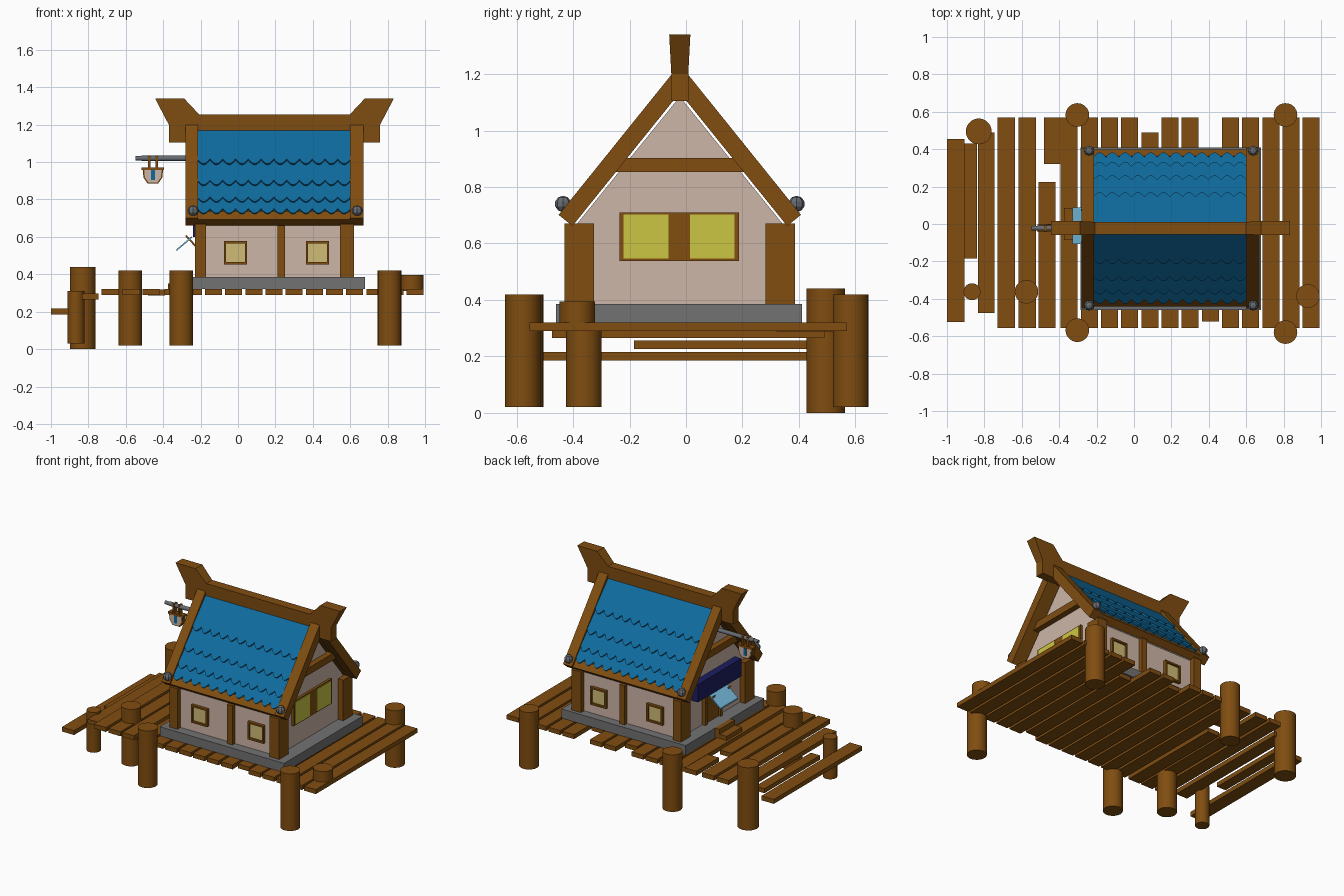
import bpy, bmesh, math
from mathutils import Vector

if "Cube" in bpy.data.objects:
    bpy.data.objects.remove(bpy.data.objects["Cube"])


def material(name, r, g, b):
    lin = lambda c: (c / 255 / 12.92) if c < 10 else ((c / 255 + 0.055) / 1.055) ** 2.4
    m = bpy.data.materials.new(name)
    m.diffuse_color = (lin(r), lin(g), lin(b), 1)
    m.use_nodes = True
    m.node_tree.nodes["Principled BSDF"].inputs["Base Color"].default_value = m.diffuse_color
    return m


WOOD = material("brown wood", 128, 77, 16)
PLASTER = material("pink plaster", 206, 182, 167)
STONE = material("grey stone", 114, 114, 114)
METAL = material("blue grey metal", 104, 109, 115)
TILE = material("blue roof tile", 15, 107, 158)
YELLOW = material("yellow glass", 203, 198, 66)
PALE = material("pale yellow glass", 208, 188, 118)
NAVY = material("navy board", 28, 30, 98)
SKY = material("light blue cloth", 120, 190, 225)

CX, CY = 0.195, -0.022      # centre of the house
X0, X1 = -0.28, 0.67        # roof ends


def finish(name, bm, mat):
    bmesh.ops.recalc_face_normals(bm, faces=bm.faces)
    me = bpy.data.meshes.new(name)
    bm.to_mesh(me)
    bm.free()
    me.materials.append(mat)
    ob = bpy.data.objects.new(name, me)
    bpy.context.collection.objects.link(ob)
    return ob


def prism(name, base, offset, mat):
    """Solid from a polygon of 3D points pushed along an offset."""
    bm = bmesh.new()
    f = bm.faces.new([bm.verts.new(p) for p in base])
    new = bmesh.ops.extrude_face_region(bm, geom=[f])["geom"]
    bmesh.ops.translate(bm, vec=Vector(offset),
                        verts=[v for v in new if isinstance(v, bmesh.types.BMVert)])
    return finish(name, bm, mat)


def box(name, x, y, z, mat):
    base = [(x[0], y[0], z[0]), (x[1], y[0], z[0]), (x[1], y[1], z[0]), (x[0], y[1], z[0])]
    return prism(name, base, (0, 0, z[1] - z[0]), mat)


def post(name, x, y, z0, z1, r, mat=WOOD):
    bpy.ops.mesh.primitive_cylinder_add(vertices=28, radius=r, depth=z1 - z0,
                                        location=(x, y, (z0 + z1) / 2))
    ob = bpy.context.object
    ob.name = name
    ob.data.materials.append(mat)
    bpy.ops.object.shade_smooth_by_angle()
    return ob


# --- deck planks: x start, x end, y start, y end, underside height
planks = [(-1.0, -0.905, -0.525, 0.455, 0.185), (-0.91, -0.84, -0.185, 0.43, 0.226),
          (-0.835, -0.745, -0.475, 0.49, 0.266),
          (-0.51, -0.42, -0.555, 0.225, 0.29), (-0.48, -0.39, 0.32, 0.57, 0.288)]
planks += [(x, x + 0.093, -0.555, 0.57, 0.29) for x in (-0.73, -0.617)]
for i in range(13):
    x = -0.392 + 0.1078 * i
    back = {4: 0.49, 7: 0.40}.get(i, 0.57)
    front = -0.52 if i == 7 else -0.555
    planks.append((x, x + 0.091, front, back, 0.29))
for i, (a, b, c, d, z) in enumerate(planks):
    box(f"deck_plank_{i}", (a, b), (c, d), (z, z + 0.031), WOOD)

# --- dock posts
for i, (x, y, z0, z1, r) in enumerate([
        (0.81, 0.583, 0.02, 0.42, 0.063), (0.81, -0.578, 0.02, 0.42, 0.063),
        (-0.303, 0.583, 0.02, 0.42, 0.063), (-0.303, -0.568, 0.02, 0.42, 0.063),
        (-0.575, -0.362, 0.02, 0.42, 0.063), (-0.83, 0.495, 0.0, 0.44, 0.069),
        (-0.866, -0.362, 0.03, 0.312, 0.045), (0.93, -0.385, 0.31, 0.395, 0.063)]):
    post(f"dock_post_{i}", x, y, z0, z1, r)

# --- stone footing and plastered house body
box("stone_base", (-0.285, 0.68), (-0.46, 0.41), (0.321, 0.385), STONE)
body = [(-0.19, CY + h, z) for h, z in
        [(-0.372, 0.38), (0.372, 0.38), (0.372, 0.66), (0, 1.12), (-0.372, 0.66)]]
prism("house_walls", body, (0.77, 0, 0), PLASTER)

# --- timber pillars, gable beams, side windows (mirrored front/back)
for side, tag in ((-1, "front"), (1, "back")):
    def yr(a, b):
        return tuple(sorted((CY + side * a, CY + side * b)))
    for j, (a, b) in enumerate([(-0.23, -0.17), (0.545, 0.62)]):
        box(f"{tag}_corner_pillar_{j}", (a, b), yr(0.303, 0.408), (0.38, 0.67), WOOD)
    box(f"{tag}_middle_pillar", (0.212, 0.252), yr(0.36, 0.40), (0.38, 0.66), WOOD)
    for j, wx in enumerate((-0.013, 0.425)):
        for k, (a, b, c, d) in enumerate([(-0.062, -0.05, 0.453, 0.577), (0.05, 0.062, 0.453, 0.577),
                                          (-0.062, 0.062, 0.453, 0.465), (-0.062, 0.062, 0.565, 0.577)]):
            box(f"{tag}_window_{j}_frame_{k}", (wx + a, wx + b), yr(0.37, 0.393), (c, d), WOOD)
        box(f"{tag}_window_{j}_pane", (wx - 0.05, wx + 0.05), yr(0.37, 0.379), (0.465, 0.565), PALE)
for tag, a, b in (("right", 0.57, 0.62), ("left", -0.23, -0.18)):
    box(f"{tag}_tie_beam", (a, b), (CY - 0.25, CY + 0.25), (0.853, 0.902), WOOD)

# right gable window
box("gable_window_frame", (0.575, 0.598), (-0.235, 0.187), (0.538, 0.71), WOOD)
for j, (a, b) in enumerate([(-0.222, -0.062), (0.015, 0.172)]):
    box(f"gable_window_pane_{j}", (0.597, 0.602), (a, b), (0.546, 0.702), YELLOW)

# left entrance: door, board, awning, step
box("door_panel", (-0.199, -0.185), (-0.09, 0.07), (0.385, 0.57), WOOD)
for j, y in enumerate((-0.1, 0.07)):
    box(f"door_jamb_{j}", (-0.215, -0.185), (y, y + 0.022), (0.385, 0.59), WOOD)
box("sign_board", (-0.24, -0.19), (-0.27, 0.21), (0.60, 0.725), NAVY)
prism("door_awning", [(-0.245, -0.108, 0.605), (-0.328, -0.108, 0.535),
                      (-0.328, -0.108, 0.525), (-0.245, -0.108, 0.595)], (0, 0.195, 0), SKY)
for j, y in enumerate((-0.1, 0.07)):
    prism(f"awning_bracket_{j}", [(-0.283, y, 0.605), (-0.276, y, 0.61), (-0.195, y, 0.525),
                                  (-0.2, y, 0.515)], (0, 0.01, 0), WOOD)
box("door_step_low", (-0.375, -0.28), (-0.085, 0.085), (0.31, 0.35), WOOD)
box("door_step_high", (-0.32, -0.27), (-0.085, 0.085), (0.35, 0.385), WOOD)


# --- roof, in slope coordinates: s down the slope, n out of it
def on_roof(x, s, n, side):
    h, z = 0.028 + 0.627 * s + 0.779 * n, 1.2 - 0.779 * s + 0.627 * n
    return Vector((x, CY + side * h, z))


def slab(name, x0, x1, s0, s1, n0, n1, side, mat):
    base = [on_roof(x0, s, n, side) for s, n in ((s0, n0), (s1, n0), (s1, n1), (s0, n1))]
    return prism(name, base, (x1 - x0, 0, 0), mat)


N, STEPS = 12, 6
TX0, TX1 = -0.218, 0.602
for side, tag in ((-1, "front"), (1, "back")):
    slab(f"{tag}_roof_panel", X0 + 0.03, X1 - 0.03, 0.0, 0.62, -0.06, -0.022, side, WOOD)
    slab(f"{tag}_eave_beam", X0, X1, 0.585, 0.64, -0.063, -0.012, side, WOOD)
    for j, (a, b) in enumerate([(X0, -0.215), (0.6, X1)]):
        slab(f"{tag}_bargeboard_{j}", a, b, -0.02, 0.64, -0.063, 0.0, side, WOOD)
    # overlapping scalloped tile courses, each lifted at its lower edge
    top = 0.0
    for r, low in enumerate((0.265, 0.41, 0.525, 0.605)):
        pitch = (TX1 - TX0) / N
        edge = [(TX0, top), (TX1, top)]
        for k in range(N * STEPS + 1):
            t = (k % STEPS) / STEPS
            edge.append((TX1 - pitch * k / STEPS, low - 0.035 + 0.035 * math.sin(math.pi * t)))
        pts = [on_roof(x, s, -0.02 + 0.017 * (s - top) / (low - top), side) for x, s in edge]
        prism(f"{tag}_tile_course_{r}", pts, (0, side * -0.779 * 0.012, -0.627 * 0.012), TILE)
        top = low - 0.07
    # metal knobs at the eave corners
    for j, x in enumerate((-0.24, 0.637)):
        bpy.ops.mesh.primitive_uv_sphere_add(segments=8, ring_count=5, radius=0.029,
                                             location=on_roof(x, 0.60, 0.012, side))
        bpy.context.object.name = f"{tag}_eave_knob_{j}"
        bpy.context.object.data.materials.append(METAL)

# ridge beam with flared horns, slightly wider at the top
half = [(0, 1.255), (0.403, 1.255), (0.483, 1.34), (0.638, 1.34),
        (0.565, 1.2), (0.565, 1.105), (0, 1.105)]
outline = half[1:6] + [(-x, z) for x, z in half[5:0:-1]]
ridge = prism("ridge_beam", [(CX + x, CY - 0.03, z) for x, z in outline], (0, 0.06, 0), WOOD)
for v in ridge.data.vertices:
    if v.co.z > 1.2:
        v.co.y = CY + (v.co.y - CY) * (1 + 0.25 * (v.co.z - 1.2) / 0.14)

# --- hanging shield sign on its pole
pole = post("sign_pole", -0.36, CY, 0.865, 1.175, 0.014, METAL)
tip = post("sign_pole_tip", -0.535, CY, 1.002, 1.038, 0.012, METAL)
for ob, x in ((pole, -0.36), (tip, -0.53)):
    ob.rotation_euler = (0, math.pi / 2, 0)
    ob.location = (x, CY, 1.02)
for j, x in enumerate((-0.48, -0.44)):
    box(f"sign_strap_{j}", (x, x + 0.012), (CY - 0.017, CY + 0.017), (0.965, 1.036), WOOD)
box("sign_top_bar", (-0.515, -0.395), (CY - 0.02, CY + 0.02), (0.957, 0.972), WOOD)
shield = [(-0.055, 0.04), (0.055, 0.04), (0.05, -0.008), (0.028, -0.04), (-0.028, -0.04), (-0.05, -0.008)]
for name, k, t, mat in (("shield_frame", 1.0, 0.015, WOOD), ("shield_face", 0.85, 0.018, PLASTER)):
    prism(name, [(-0.455 + x * k, CY - t, 0.925 + z * k) for x, z in shield], (0, 2 * t, 0), mat)
box("shield_stripe", (-0.466, -0.444), (CY - 0.021, CY + 0.021), (0.905, 0.957), TILE)
